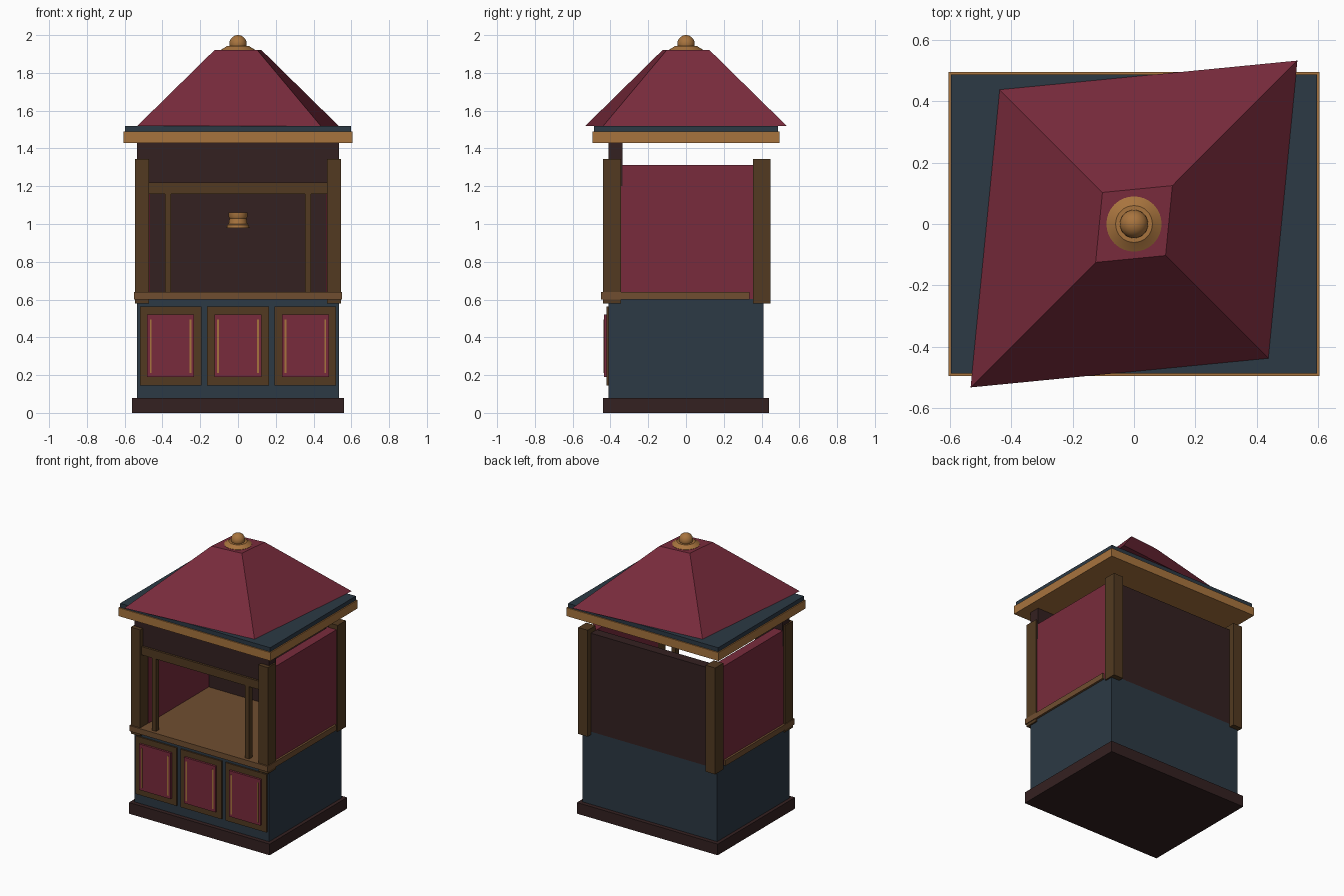
import bpy, math
from mathutils import Matrix

if "Cube" in bpy.data.objects:
    bpy.data.objects.remove(bpy.data.objects["Cube"], do_unlink=True)


def material(name, rgb):
    m = bpy.data.materials.new(name)
    m.use_nodes = True
    m.diffuse_color = (*rgb, 1)
    m.node_tree.nodes["Principled BSDF"].inputs["Base Color"].default_value = (*rgb, 1)
    return m


CRIMSON = material("crimson", (0.19, 0.024, 0.045))
NAVY = material("slate navy", (0.025, 0.041, 0.058))
WOOD = material("dark wood", (0.084, 0.042, 0.015))
COUNTER = material("counter wood", (0.162, 0.076, 0.03))
GOLD = material("gold", (0.39, 0.174, 0.048))
DARK = material("near black brown", (0.034, 0.015, 0.015))


def box(name, x, y, z, mat):
    """Box from (min, max) ranges."""
    bpy.ops.mesh.primitive_cube_add(size=1)
    ob = bpy.context.object
    ob.name = name
    mid = [sum(r) / 2 for r in (x, y, z)]
    size = [r[1] - r[0] for r in (x, y, z)]
    ob.data.transform(Matrix.Translation(mid) @ Matrix.Diagonal((*size, 1)))
    ob.data.materials.append(mat)
    return ob


def pair(name, x, y, z, mat):
    """The same box on the left (+x) and mirrored on the right."""
    box("left_" + name, x, y, z, mat)
    box("right_" + name, (-x[1], -x[0]), y, z, mat)


def lathe(name, profile, mat, sides=32):
    """Turned solid from (radius, height) points, closed at both ends."""
    verts, faces, n = [], [], len(profile)
    for r, z in profile:
        for i in range(sides):
            a = math.tau * i / sides
            verts.append((r * math.cos(a), r * math.sin(a), z))
    for k in range(n - 1):
        for i in range(sides):
            j = (i + 1) % sides
            faces.append((k * sides + i, k * sides + j, (k + 1) * sides + j, (k + 1) * sides + i))
    faces.append(tuple(reversed(range(sides))))
    faces.append(tuple(range((n - 1) * sides, n * sides)))
    mesh = bpy.data.meshes.new(name)
    mesh.from_pydata(verts, [], faces)
    mesh.materials.append(mat)
    ob = bpy.data.objects.new(name, mesh)
    bpy.context.collection.objects.link(ob)
    bpy.ops.object.select_all(action='DESELECT')
    ob.select_set(True)
    bpy.context.view_layer.objects.active = ob
    bpy.ops.object.shade_smooth_by_angle(angle=math.radians(30))
    return ob


# Plinth, lower body and counter
box("plinth", (-0.56, 0.56), (-0.44, 0.44), (0, 0.08), DARK)
box("lower_body", (-0.535, 0.535), (-0.41, 0.41), (0.08, 0.602), NAVY)
box("counter", (-0.55, 0.55), (-0.45, 0.335), (0.6, 0.64), COUNTER)

# Framed front panels with thin gold strips
for label, cx in (("right", -0.357), ("middle", 0), ("left", 0.357)):
    box(label + "_panel_frame", (cx - 0.163, cx + 0.163), (-0.42, -0.4), (0.145, 0.562), WOOD)
    box(label + "_panel", (cx - 0.125, cx + 0.125), (-0.435, -0.4), (0.19, 0.52), CRIMSON)
    for side, sx in (("right", -0.105), ("left", 0.105)):
        box(f"{label}_panel_{side}_strip", (cx + sx - 0.005, cx + sx + 0.005),
            (-0.438, -0.43), (0.21, 0.495), GOLD)

# Upper walls, valance and posts
box("back_wall", (-0.533, 0.533), (0.34, 0.41), (0.6, 1.31), DARK)
pair("side_wall", (0.467, 0.535), (-0.35, 0.355), (0.6, 1.312), CRIMSON)
box("valance", (-0.535, 0.535), (-0.41, -0.335), (1.2, 1.43), DARK)
pair("front_post", (0.47, 0.545), (-0.44, -0.345), (0.58, 1.345), WOOD)
pair("back_post", (0.47, 0.545), (0.355, 0.447), (0.58, 1.345), WOOD)

# Serving window frame
box("window_beam", (-0.48, 0.48), (-0.425, -0.39), (1.16, 1.22), WOOD)
pair("window_post", (0.355, 0.387), (-0.425, -0.39), (0.63, 1.17), WOOD)

# Eaves
box("eave_trim", (-0.605, 0.605), (-0.495, 0.495), (1.43, 1.49), GOLD)
box("eave_slab", (-0.597, 0.597), (-0.487, 0.487), (1.48, 1.52), NAVY)

# Skewed four-sided roof, stretched along one diagonal
roof = lathe("roof", [(1, 1.52), (0.235, 1.92)], CRIMSON, sides=4)
roof.data.transform(Matrix.Rotation(math.radians(45), 4, 'Z') @ Matrix.Diagonal((0.753, 0.619, 1, 1)))
bpy.ops.object.shade_smooth()

# Finial: stepped base and ball
lathe("finial_base", [(0.09, 1.915), (0.09, 1.922), (0.065, 1.938), (0.06, 1.942)], GOLD)
bpy.ops.mesh.primitive_uv_sphere_add(segments=32, ring_count=16, radius=0.046, location=(0, 0, 1.954))
ball = bpy.context.object
ball.name = "finial_ball"
ball.data.materials.append(GOLD)
bpy.ops.object.shade_smooth()

# Small turned lamp hanging inside
lathe("lamp", [(0.06, 0.98), (0.058, 0.995), (0.05, 1.0), (0.045, 1.03),
               (0.05, 1.04), (0.05, 1.06)], GOLD, sides=24)
